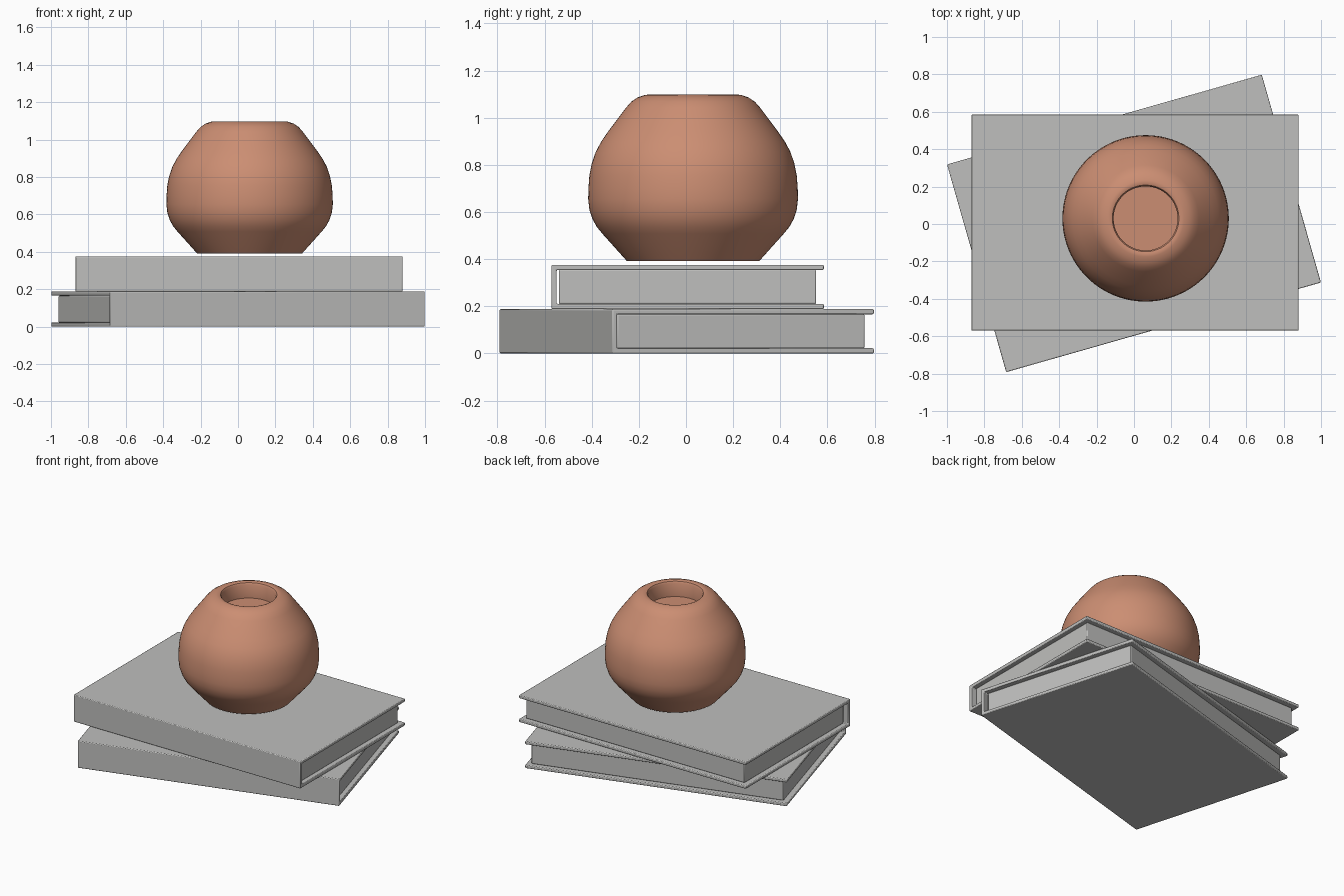
import bpy, math

if "Cube" in bpy.data.objects:
    bpy.data.objects.remove(bpy.data.objects["Cube"])


def material(name, rgb):
    m = bpy.data.materials.new(name)
    m.diffuse_color = (*rgb, 1)
    m.use_nodes = True
    m.node_tree.nodes["Principled BSDF"].inputs["Base Color"].default_value = m.diffuse_color
    return m


GREY = material("book grey", (0.52, 0.52, 0.51))
CLAY = material("terracotta", (0.60, 0.27, 0.17))
L, W, H, T = 1.75, 1.155, 0.188, 0.022  # book length, depth, height, cover thickness


def finish(ob, mat, bevel, segments, pos, angle):
    ob.data.materials.append(mat)
    ob.location = pos
    ob.rotation_euler.z = angle
    if bevel:
        b = ob.modifiers.new("bevel", 'BEVEL')
        b.width, b.segments, b.limit_method = bevel, segments, 'ANGLE'
    bpy.ops.object.select_all(action='DESELECT')
    ob.select_set(True)
    bpy.context.view_layer.objects.active = ob
    bpy.ops.object.shade_smooth_by_angle(angle=math.radians(35))


def new_object(name, verts, faces):
    me = bpy.data.meshes.new(name)
    me.from_pydata(verts, [], faces)
    me.update()
    ob = bpy.data.objects.new(name, me)
    bpy.context.collection.objects.link(ob)
    return ob


def extrude_x(name, profile, length):
    """Extrude a closed (y, z) outline along x, centred."""
    n = len(profile)
    verts = [(s * length / 2, y, z) for s in (-1, 1) for y, z in profile]
    faces = [(i, i + n, (i + 1) % n + n, (i + 1) % n) for i in range(n)]
    faces += [tuple(range(n)), tuple(range(2 * n - 1, n - 1, -1))]
    return new_object(name, verts, faces)


def book(name, pos, angle):
    a = W / 2
    # wrap-around cover, open at the back
    cover = extrude_x(name + "_cover", [(-a, 0), (a, 0), (a, T), (-a + T, T), (-a + T, H - T),
                                        (a, H - T), (a, H), (-a, H)][::-1], L)
    finish(cover, GREY, 0.005, 2, pos, angle)
    # page block, inset on the three open sides
    y0, y1, z0, z1 = -a + T + 0.009, a - 0.032, T, H - T
    pages = extrude_x(name + "_pages", [(y0, z0), (y0, z1), (y1, z1), (y1, z0)], L - 0.064)
    finish(pages, GREY, 0.005, 2, pos, angle)


book("lower_book", (0, 0.003, 0), math.radians(15.9))
book("upper_book", (0.005, 0.007, H), 0)

# vase: lathe a profile of (radius, z), rounded shoulders and a recessed floor
profile = [(0, 0.392), (0.281, 0.392), (0.385, 0.508), (0.408, 0.536), (0.427, 0.570),
           (0.440, 0.610), (0.445, 0.655), (0.444, 0.70), (0.440, 0.755), (0.430, 0.805),
           (0.413, 0.855), (0.390, 0.898), (0.360, 0.942), (0.285, 1.042), (0.262, 1.068),
           (0.235, 1.086), (0.205, 1.096), (0.190, 1.098), (0.178, 1.094), (0.171, 1.082),
           (0.171, 0.99), (0, 0.99)]
N = 96
verts, rings = [], []
for r, z in profile:
    start = len(verts)
    if r == 0:
        verts.append((0, 0, z))
        rings.append([start] * N)
    else:
        verts += [(r * math.cos(2 * math.pi * k / N), r * math.sin(2 * math.pi * k / N), z)
                  for k in range(N)]
        rings.append(list(range(start, start + N)))
faces = []
for a, b in zip(rings, rings[1:]):
    for k in range(N):
        j = (k + 1) % N
        faces.append(tuple(dict.fromkeys((a[k], a[j], b[j], b[k]))))
vase = new_object("vase", verts, faces)
finish(vase, CLAY, 0, 1, (0.062, 0.03, 0), 0)
